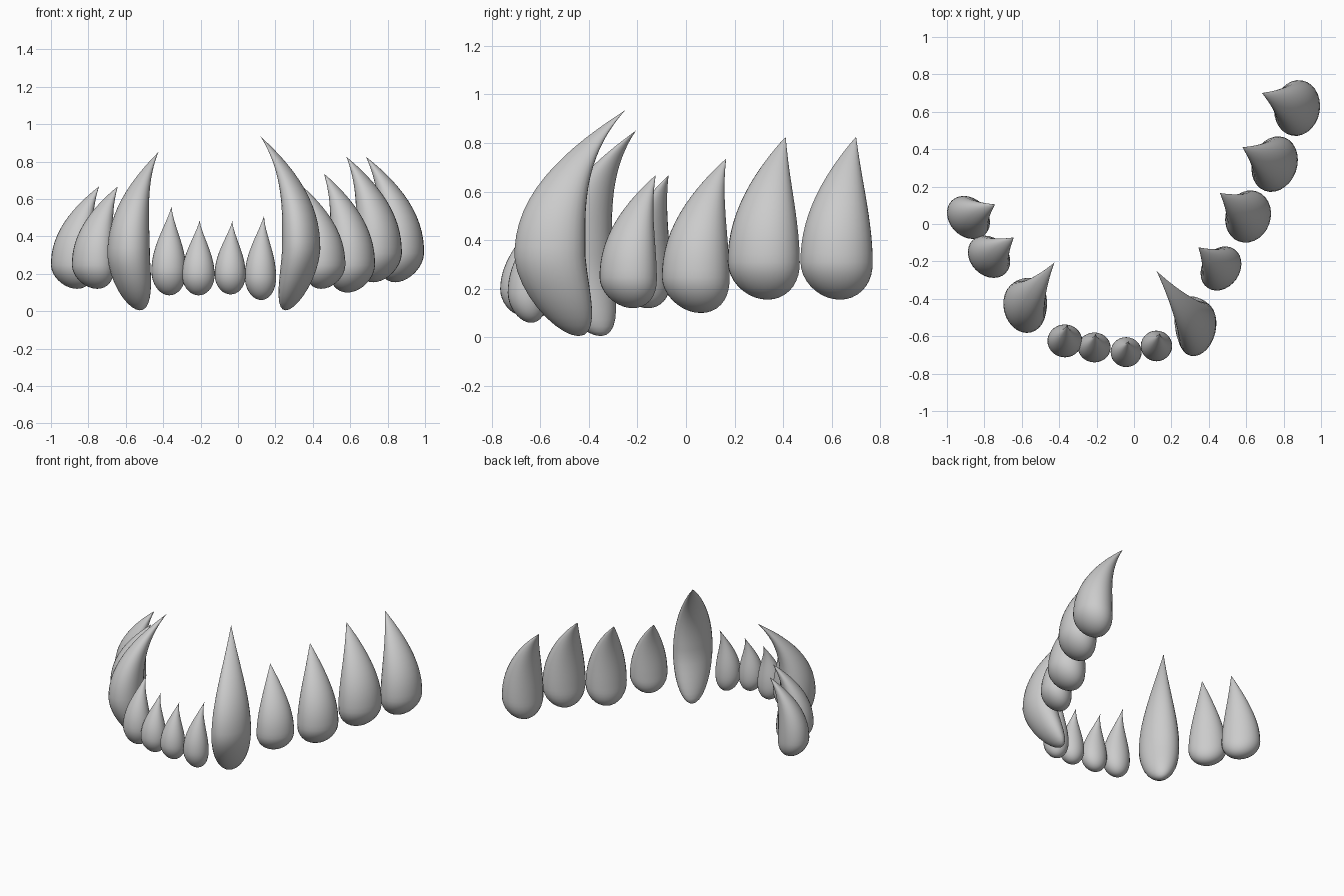
import bpy
import bmesh
from math import sin, cos, pi, radians
from mathutils import Vector, Matrix

SEGMENTS = 28
LOWER_RINGS = 9
UPPER_RINGS = 18

default_cube = bpy.data.objects.get("Cube")
if default_cube:
    bpy.data.objects.remove(default_cube, do_unlink=True)

# Single plain material
enamel = bpy.data.materials.new("plain_grey_enamel")
enamel.use_nodes = True
grey = (0.6, 0.6, 0.6, 1)
enamel.diffuse_color = grey
enamel.node_tree.nodes["Principled BSDF"].inputs["Base Color"].default_value = grey

# Shape of each kind: height fraction of the widest ring, lean of the root
# as a share of the tip's lean, and sharpness of the taper
KINDS = {
    "incisor": (0.27, 0.2, 1.4),
    "canine": (0.35, 0.38, 1.05),
    "molar": (0.23, 0.17, 0.95),
}


def make_tooth(name, kind, bulge, half_size, yaw, tip, bottom):
    """Loft elliptical rings along a spine that hooks from the root to the tip."""
    widest, root_lean, taper = KINDS[kind]
    center = Vector(bulge)
    lean = Vector(tip[:2]) - center
    height = tip[2] - bottom
    turn = Matrix.Rotation(radians(yaw), 2)
    bm = bmesh.new()

    def spine(t):
        if t < widest:
            xy = center + lean * root_lean * ((widest - t) / widest) ** 1.5
        else:
            xy = center + lean * ((t - widest) / (1 - widest)) ** 2.4
        return Vector((xy.x, xy.y, bottom + height * t))

    # Round root below the widest ring, tapering crown above it
    levels = []
    for i in range(1, LOWER_RINGS):
        angle = pi / 2 * i / LOWER_RINGS
        levels.append((widest * (1 - cos(angle)), sin(angle)))
    for i in range(UPPER_RINGS):
        s = sin(pi / 2 * i / UPPER_RINGS) ** 1.1
        levels.append((widest + (1 - widest) * s, cos(s * pi / 2) ** taper))

    rings = []
    for t, radius in levels:
        middle = spine(t)
        ring = []
        for k in range(SEGMENTS):
            a = 2 * pi * k / SEGMENTS
            flat = turn @ Vector((half_size[0] * cos(a), half_size[1] * sin(a)))
            ring.append(bm.verts.new(middle + (flat * radius).to_3d()))
        rings.append(ring)

    # Skin the rings and close both ends
    root = bm.verts.new(spine(0))
    point = bm.verts.new(spine(1))
    for k in range(SEGMENTS):
        n = (k + 1) % SEGMENTS
        for low, high in zip(rings, rings[1:]):
            bm.faces.new((low[k], low[n], high[n], high[k]))
        bm.faces.new((root, rings[0][n], rings[0][k]))
        bm.faces.new((rings[-1][k], rings[-1][n], point))
    bmesh.ops.recalc_face_normals(bm, faces=bm.faces[:])
    for face in bm.faces:
        face.smooth = True

    mesh = bpy.data.meshes.new(name)
    bm.to_mesh(mesh)
    bm.free()
    mesh.materials.append(enamel)
    bpy.context.collection.objects.link(bpy.data.objects.new(name, mesh))


# Left row, from the back of the jaw forward
make_tooth("left_molar_back", "molar", (.872, .62), (.122, .15), -10, (.685, .7, .825), .155)
make_tooth("left_molar_third", "molar", (.752, .32), (.12, .152), -20, (.58, .41, .825), .155)
make_tooth("left_molar_second", "molar", (.61, .04), (.12, .142), -20, (.46, .165, .735), .1)
make_tooth("left_molar_front", "molar", (.465, -.238), (.1, .126), -35, (.345, -.125, .667), .12)
make_tooth("left_canine", "canine", (.338, -.56), (.099, .149), -14, (.12, -.25, .935), .005)

# Front incisors
make_tooth("left_incisor", "incisor", (.12, -.652), (.084, .082), 0, (.14, -.58, .515), .06)
make_tooth("left_middle_incisor", "incisor", (-.042, -.685), (.083, .08), 0, (-.03, -.625, .485), .09)
make_tooth("right_middle_incisor", "incisor", (-.212, -.66), (.087, .08), 0, (-.205, -.585, .49), .085)
make_tooth("right_incisor", "incisor", (-.37, -.625), (.093, .088), 0, (-.355, -.533, .565), .085)

# Right row, from the front of the jaw back
make_tooth("right_canine", "canine", (-.585, -.442), (.112, .142), 14, (-.425, -.205, .852), .005)
make_tooth("right_molar_front", "molar", (-.775, -.175), (.1, .125), 45, (-.643, -.072, .667), .12)
make_tooth("right_molar_back", "molar", (-.885, .035), (.102, .127), 45, (-.743, .105, .667), .12)
